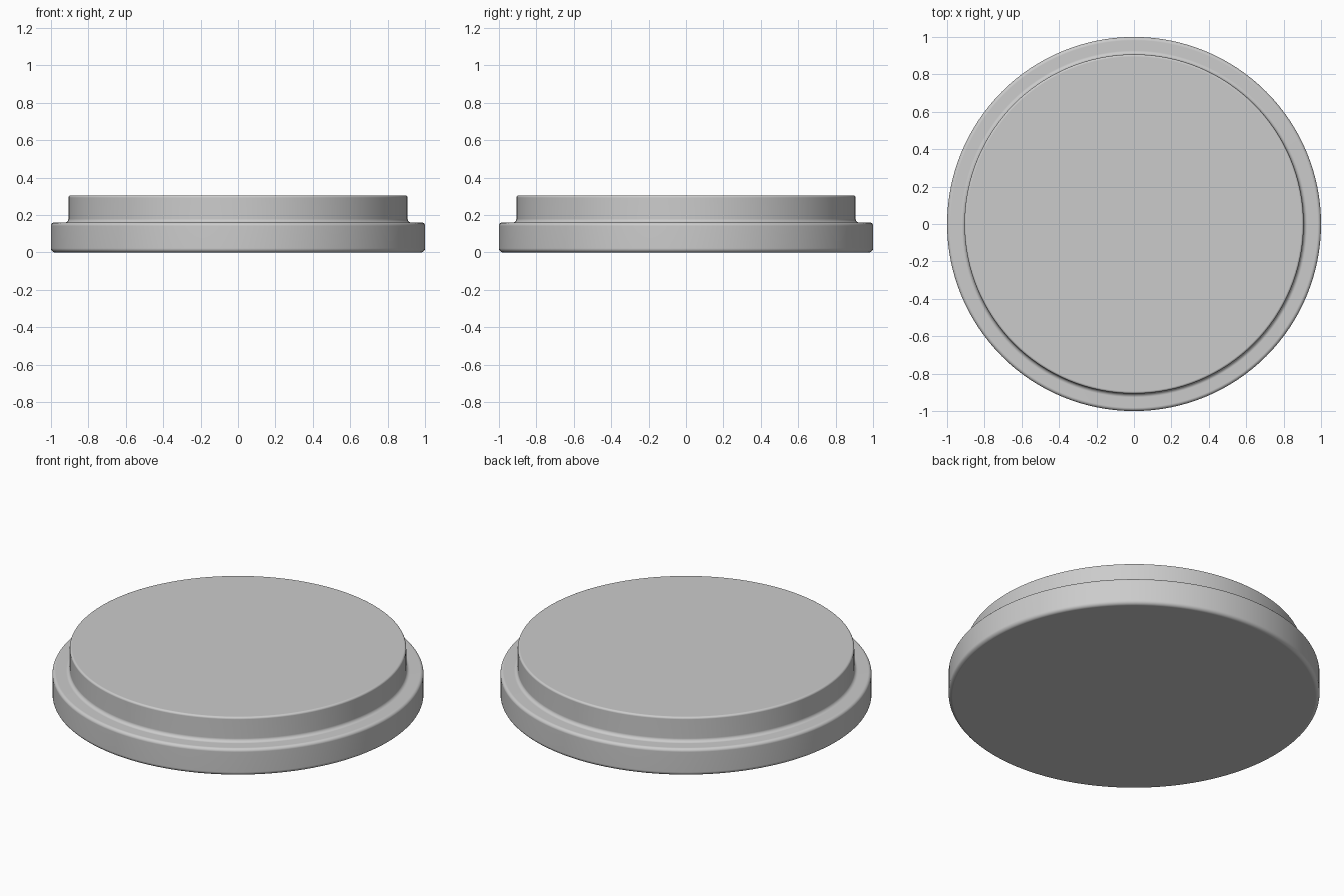
import bpy
import bmesh
import math
from mathutils import Vector

cube = bpy.data.objects.get("Cube")
if cube:
    bpy.data.objects.remove(cube, do_unlink=True)

SIDES = 128
ARC_STEPS = 5


def fillet(prev, corner, nxt, radius):
    """Round a right-angled profile corner with a quarter arc."""
    a = (Vector(prev) - Vector(corner)).normalized() * radius
    b = (Vector(nxt) - Vector(corner)).normalized() * radius
    centre = Vector(corner) + a + b
    angles = [math.pi / 2 * i / ARC_STEPS for i in range(ARC_STEPS + 1)]
    return [centre - b * math.cos(t) - a * math.sin(t) for t in angles]


def lathe(name, points):
    """Revolve a (radius, height) profile about z and cap both ends."""
    bm = bmesh.new()
    verts = [bm.verts.new((r, 0, z)) for r, z in points]
    edges = [bm.edges.new(pair) for pair in zip(verts, verts[1:])]
    bmesh.ops.spin(bm, geom=verts + edges, cent=(0, 0, 0), axis=(0, 0, 1),
                   angle=math.tau, steps=SIDES, use_merge=True)
    bmesh.ops.remove_doubles(bm, verts=bm.verts, dist=0.0001)
    rims = [e for e in bm.edges if e.is_boundary]
    bmesh.ops.holes_fill(bm, edges=rims, sides=0)
    bmesh.ops.recalc_face_normals(bm, faces=bm.faces)
    mesh = bpy.data.meshes.new(name)
    bm.to_mesh(mesh)
    bm.free()
    obj = bpy.data.objects.new(name, mesh)
    bpy.context.collection.objects.link(obj)
    return obj


# Stepped disc outline: wide base, narrower raised top, rounded corners
BASE_R, TOP_R, STEP_Z, TOP_Z = 1.0, 0.907, 0.16, 0.305
outline = [(0, 0), (BASE_R, 0), (BASE_R, STEP_Z), (TOP_R, STEP_Z),
           (TOP_R, TOP_Z), (0, TOP_Z)]
radii = [0.022, 0.018, 0.02, 0.012]

profile = []
for i, radius in enumerate(radii, start=1):
    profile += fillet(outline[i - 1], outline[i], outline[i + 1], radius)

disc = lathe("stepped_disc", profile)

# Smooth shading with flat caps
bpy.ops.object.select_all(action='DESELECT')
disc.select_set(True)
bpy.context.view_layer.objects.active = disc
bpy.ops.object.shade_smooth_by_angle(angle=math.radians(35))
weighted = disc.modifiers.new("weighted_normals", 'WEIGHTED_NORMAL')
weighted.keep_sharp = True
